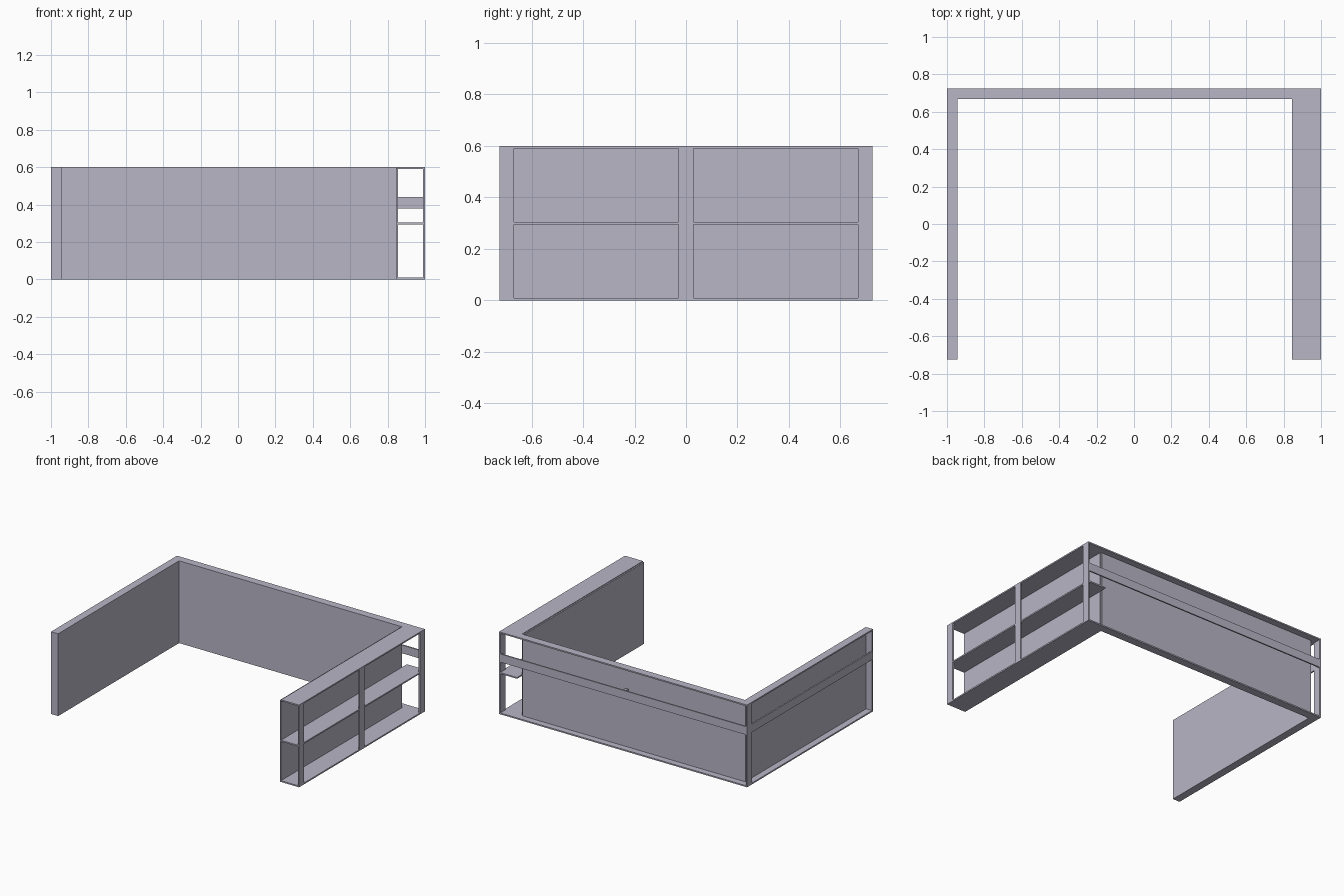
import bpy
import bmesh

if "Cube" in bpy.data.objects:
    bpy.data.objects.remove(bpy.data.objects["Cube"], do_unlink=True)

# Single painted-metal colour
COLOUR = (0.48, 0.465, 0.56, 1.0)
mat = bpy.data.materials.new("lavender_grey")
mat.use_nodes = True
mat.diffuse_color = COLOUR
mat.node_tree.nodes["Principled BSDF"].inputs["Base Color"].default_value = COLOUR


def box(name, x, y, z):
    """Box between the (low, high) limits given on each axis."""
    mesh = bpy.data.meshes.new(name)
    bm = bmesh.new()
    bmesh.ops.create_cube(bm, size=1)
    for v in bm.verts:
        for axis, (low, high) in enumerate((x, y, z)):
            v.co[axis] = high if v.co[axis] > 0 else low
    bm.to_mesh(mesh)
    bm.free()
    mesh.materials.append(mat)
    obj = bpy.data.objects.new(name, mesh)
    bpy.context.collection.objects.link(obj)
    return obj


X = 1.0          # half width
Y = 0.725        # half depth
H = 0.6          # height
T = 0.01         # sheet thickness
W = 0.057        # frame strip width
IN = Y - W       # inner line of the back wing
SHELF = 0.845    # inner line of the shelf wing
LEVEL = (T, H - T)
RAIL = (0.38, 0.44)

# Top and bottom frame strips of the three wings
for label, z in (("bottom", (0, T)), ("top", (H - T, H))):
    box("back_" + label + "_strip", (-X, X), (IN, Y), z)
    box("side_" + label + "_strip", (-X, W - X), (-Y, IN), z)
    box("shelf_" + label + "_board", (SHELF + T, X), (-Y, IN), z)

# Inner wall panels
box("back_panel", (W - X, SHELF), (IN, IN + T), LEVEL)
box("side_panel", (W - X - T, W - X), (-Y, IN + T), LEVEL)
box("shelf_back_panel", (SHELF, SHELF + T), (-Y, IN), (0, H - T / 2))

# Upright posts on the outer faces
for label, y in (("front", -Y), ("middle", -W / 2), ("rear", IN)):
    box("shelf_" + label + "_post", (X - T, X), (y, y + W), LEVEL)
box("corner_post", (-X, T - X), (IN, Y), LEVEL)
box("side_end_post", (-X, W - X - T), (-Y, T - Y), LEVEL)

# Middle shelf
box("middle_shelf", (SHELF + T, X - T), (-Y, Y), (0.295, 0.305))
for y in (-IN, W / 2):
    box("shelf_lip", (X - T, X), (y, y + IN - W / 2), (0.295, 0.305))

# Outer rails and the bracket behind the back rail
box("back_rail", (T - X, X - T), (Y - T, Y), RAIL)
box("side_rail", (-X, T - X), (T - Y, IN), RAIL)
box("rail_bracket", (-T, T), (IN + T, Y - T), (0.415, 0.435))
